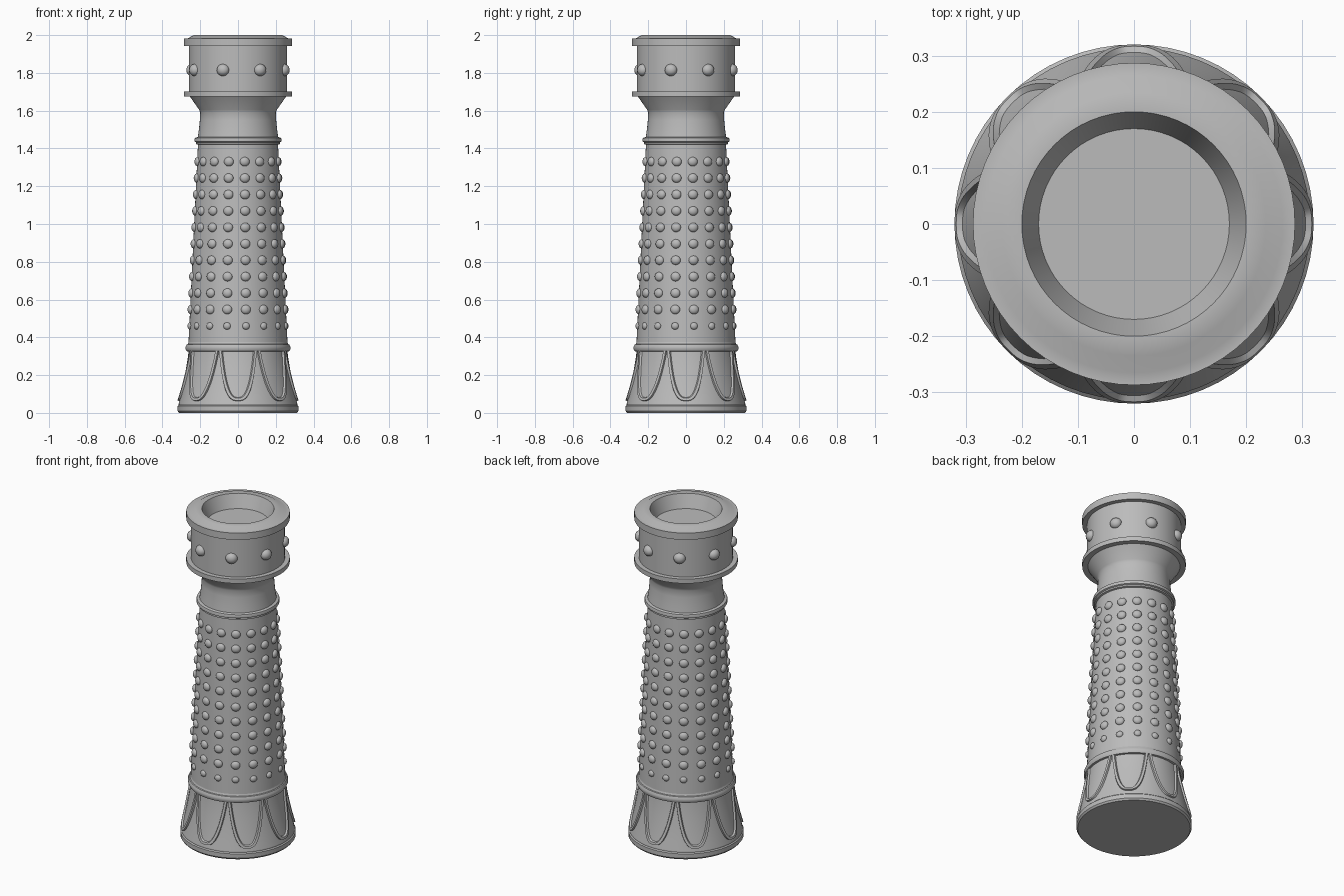
import bpy, bmesh
from math import sin, cos, pi, radians, hypot
from mathutils import Matrix, Vector

if "Cube" in bpy.data.objects:
    bpy.data.objects.remove(bpy.data.objects["Cube"], do_unlink=True)

GREY = (0.5, 0.5, 0.5, 1)
stone = bpy.data.materials.new("plain grey")
stone.use_nodes = True
stone.diffuse_color = GREY
stone.node_tree.nodes["Principled BSDF"].inputs["Base Color"].default_value = GREY


def finish(name, bm, angle=30):
    bmesh.ops.recalc_face_normals(bm, faces=bm.faces)
    mesh = bpy.data.meshes.new(name)
    bm.to_mesh(mesh)
    bm.free()
    mesh.materials.append(stone)
    ob = bpy.data.objects.new(name, mesh)
    bpy.context.collection.objects.link(ob)
    bpy.ops.object.select_all(action='DESELECT')
    ob.select_set(True)
    bpy.context.view_layer.objects.active = ob
    bpy.ops.object.shade_smooth_by_angle(angle=radians(angle))
    return ob


def lathe(name, profile, cap_start=False, cap_end=False, n=64):
    """Turn a list of (radius, height) points around z."""
    bm = bmesh.new()
    rings = [[bm.verts.new((r * cos(2 * pi * i / n), r * sin(2 * pi * i / n), z))
              for i in range(n)] for r, z in profile]
    for a, b in zip(rings, rings[1:]):
        for i in range(n):
            j = (i + 1) % n
            bm.faces.new((a[i], a[j], b[j], b[i]))
    if cap_start:
        bm.faces.new(rings[0][::-1])
    if cap_end:
        bm.faces.new(rings[-1])
    return finish(name, bm)


def interpolate(profile, z):
    for (r0, z0), (r1, z1) in zip(profile, profile[1:]):
        if z <= z1:
            return r0 + (r1 - r0) * (z - z0) / (z1 - z0)
    return profile[-1][0]


def studs(name, items, depth):
    """Flattened domes at (angle in degrees from front, radius, height, size)."""
    bm = bmesh.new()
    for a, r, z, s in items:
        m = (Matrix.Rotation(radians(a - 90), 4, 'Z') @ Matrix.Translation((r, 0, z))
             @ Matrix.Diagonal((s * depth, s, s * 0.94, 1)))
        bmesh.ops.create_uvsphere(bm, u_segments=16, v_segments=10, radius=1, matrix=m)
    return finish(name, bm, 60)


# Turned body parts
flare = [(0.314, 0.048), (0.302, 0.1), (0.289, 0.16), (0.276, 0.23), (0.266, 0.29), (0.262, 0.325)]
shaft = [(0.262, 0.375), (0.212, 1.42)]
lathe("foot", [(0.312, 0), (0.32, 0.01), (0.32, 0.036), (0.314, 0.042), (0.314, 0.048)],
      cap_start=True)
lathe("flared_base", flare)
lathe("lower_ring", [(0.262, 0.325), (0.273, 0.327), (0.278, 0.338), (0.278, 0.35),
                     (0.272, 0.362), (0.266, 0.364), (0.262, 0.375)])
lathe("shaft", shaft)
lathe("upper_ring", [(0.212, 1.42), (0.222, 1.423), (0.222, 1.432), (0.23, 1.436),
                     (0.231, 1.446), (0.228, 1.456), (0.213, 1.46)])
lathe("neck", [(0.213, 1.46), (0.207, 1.5), (0.202, 1.55), (0.2, 1.59), (0.206, 1.605),
               (0.255, 1.675)])
lathe("head", [(0.255, 1.675), (0.287, 1.675), (0.287, 1.702), (0.26, 1.702), (0.26, 1.942),
               (0.287, 1.942), (0.287, 1.983), (0.265, 1.983), (0.235, 2.0), (0.2, 2.0),
               (0.17, 1.92)], cap_end=True)

# Studs on the shaft and around the head
small = []
for row in range(11):
    z = 0.46 + 0.087 * row
    small += [(-13 + 22.5 * k, interpolate(shaft, z), z, 0.02 if row == 0 else 0.026)
              for k in range(16)]
studs("shaft_studs", small, 0.65)
studs("head_studs", [(-18 + 45 * k, 0.257, 1.815, 0.034) for k in range(8)], 0.85)

# Raised petal outlines on the flared base
HALF, STEPS = 0.105, 32
section = [(0, -0.004), (0.004, 0.01), (0.017, 0.01), (0.022, -0.004)]
bm = bmesh.new()
for k in range(8):
    rows = []
    for i in range(STEPS + 1):
        u = -1 + 2 * i / STEPS
        s, z = HALF * u, 0.062 + 0.265 * abs(u) ** 2.8
        slope = 0.265 * 2.8 * abs(u) ** 1.8 * (1 if u > 0 else -1) / HALF
        length = hypot(1, slope)
        row = []
        for across, lift in section:
            ps, pz = s - across * slope / length, z + across / length
            a = radians(45 * k) + ps / HALF * pi / 8
            r = interpolate(flare, pz) + lift
            row.append(bm.verts.new(Vector((r * cos(a), r * sin(a), pz))))
        rows.append(row)
    for a, b in zip(rows, rows[1:]):
        for j in range(len(section) - 1):
            bm.faces.new((a[j], b[j], b[j + 1], a[j + 1]))
finish("petal_outlines", bm)
